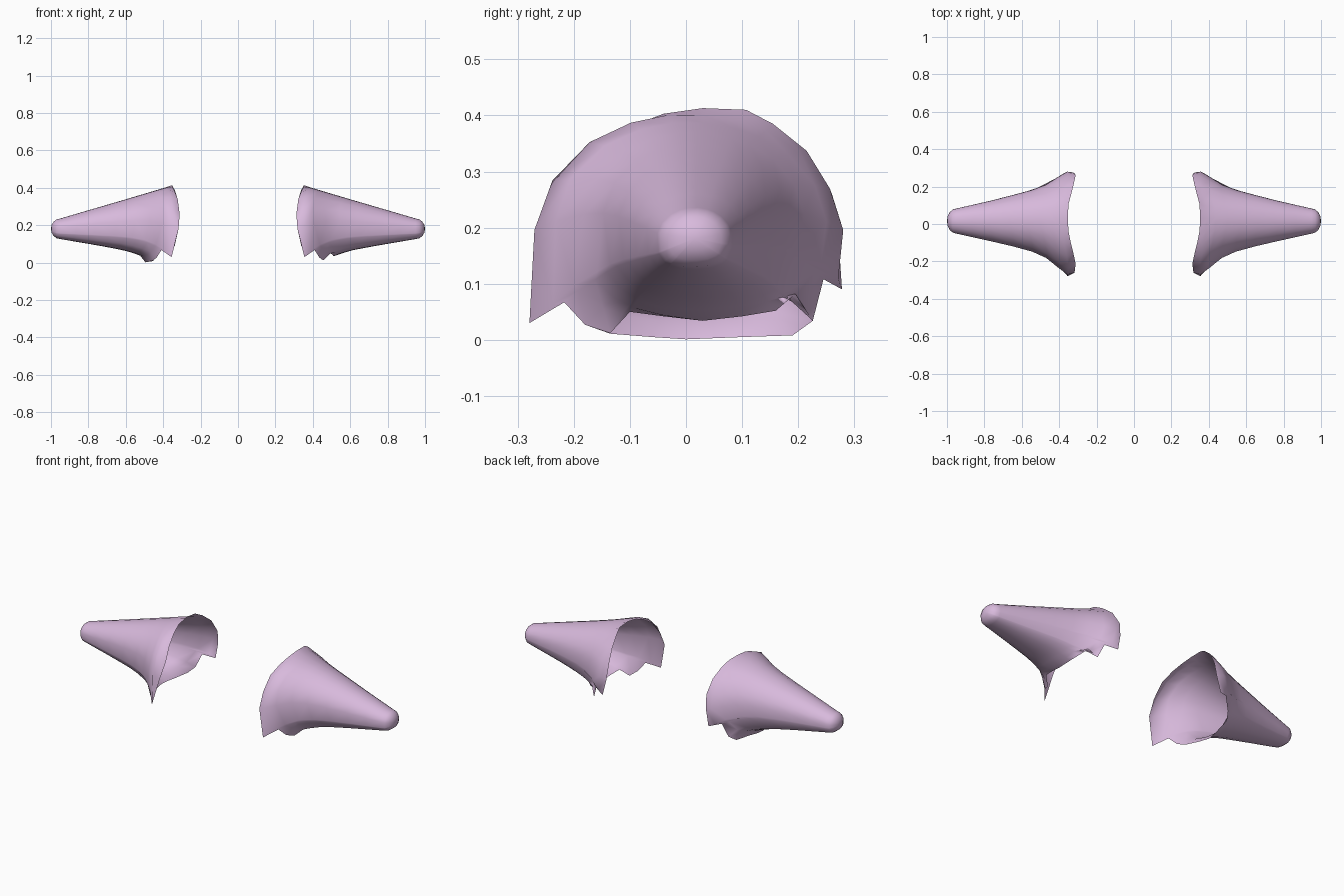
import bpy, bmesh, math

if "Cube" in bpy.data.objects:
    bpy.data.objects.remove(bpy.data.objects["Cube"])

lilac = bpy.data.materials.new("lilac")
lilac.diffuse_color = (0.69, 0.49, 0.72, 1)
lilac.use_nodes = True
lilac.node_tree.nodes["Principled BSDF"].inputs["Base Color"].default_value = lilac.diffuse_color

# Ear envelope along x: x, front y, back y, bottom z, top z
ENVELOPE = [
    (0.30, -0.30, 0.31, -0.17, 0.430), (0.36, -0.272, 0.282, -0.10, 0.411),
    (0.42, -0.225, 0.245, -0.03, 0.393), (0.46, -0.19, 0.217, 0.005, 0.381),
    (0.50, -0.165, 0.198, 0.028, 0.369), (0.55, -0.148, 0.182, 0.048, 0.354),
    (0.62, -0.128, 0.163, 0.068, 0.333), (0.75, -0.097, 0.129, 0.092, 0.295),
    (0.95, -0.052, 0.083, 0.126, 0.236)]

# Jagged opening shared by both ears, from front spike over the top to back spike: x, y, z
ARCH = [
    (0.355, -0.279, 0.03), (0.318, -0.26, 0.18), (0.312, -0.215, 0.26),
    (0.322, -0.165, 0.337), (0.338, -0.10, 0.38), (0.35, -0.04, 0.403),
    (0.354, 0.03, 0.413), (0.35, 0.107, 0.41), (0.337, 0.155, 0.385),
    (0.322, 0.215, 0.337), (0.312, 0.26, 0.26), (0.318, 0.272, 0.18),
    (0.338, 0.278, 0.09), (0.40, 0.245, 0.108), (0.43, 0.226, 0.034)]
# Lower lips, from back to front
LIP_RIGHT = [(0.465, 0.195, 0.082), (0.495, 0.16, 0.052), (0.505, 0.10, 0.042),
             (0.51, 0.03, 0.034), (0.505, -0.04, 0.042), (0.495, -0.10, 0.05),
             (0.455, -0.135, 0.012), (0.435, -0.18, 0.027), (0.41, -0.217, 0.067)]
LIP_LEFT = [(0.455, 0.19, 0.008), (0.475, 0.10, 0.005), (0.49, 0.05, 0.003),
            (0.495, 0.0, 0.001), (0.48, -0.06, 0.005),
            (0.455, -0.135, 0.011), (0.435, -0.18, 0.027), (0.41, -0.217, 0.067)]


def section(x):
    """Centre and half sizes of the ear at x."""
    for a, b in zip(ENVELOPE, ENVELOPE[1:]):
        if x <= b[0] or b is ENVELOPE[-1]:
            t = (x - a[0]) / (b[0] - a[0])
            y0, y1, z0, z1 = (p + (q - p) * t for p, q in zip(a[1:], b[1:]))
            return (y0 + y1) / 2, (z0 + z1) / 2, (y1 - y0) / 2, (z1 - z0) / 2


def on_section(x, angle, scale=1):
    """Point on the round-topped, flat-bottomed cross-section."""
    yc, zc, hy, hz = section(x)
    c, s = math.cos(angle), math.sin(angle)
    n = 2.0 if s > 0 else 2.7
    r = scale / (abs(c) ** n + abs(s) ** n) ** (1 / n)
    return yc + hy * r * c, zc + hz * r * s


def make_ear(name, side, rim):
    # Direction of each rim point, kept in order around the opening
    angles = []
    for x, y, z in rim:
        yc, zc, hy, hz = section(x)
        a = math.atan2((z - zc) / hz, -(y - yc) / hy)
        if not angles:
            a = (a + math.pi) % (2 * math.pi) - math.pi
        else:
            while a < angles[-1] - math.pi:
                a += 2 * math.pi
            a = max(a, angles[-1] + 0.04)
        angles.append(a)
    bm = bmesh.new()
    rings = [[bm.verts.new((side * x, y, z)) for x, y, z in rim]]
    # Tapering body
    for t in (0.06, 0.14, 0.24, 0.36, 0.52, 0.70, 0.86, 1):
        ring = []
        for (rx, _, _), a in zip(rim, angles):
            x = rx + (0.95 - rx) * t
            y, z = on_section(x, math.pi - a)
            ring.append(bm.verts.new((side * x, y, z)))
        rings.append(ring)
    # Rounded tip
    for k in (1, 2, 3):
        f = k * math.pi / 8
        ring = []
        for a in angles:
            y, z = on_section(0.95, math.pi - a, math.cos(f))
            ring.append(bm.verts.new((side * (0.95 + 0.05 * math.sin(f)), y, z)))
        rings.append(ring)
    n = len(rim)
    for r, q in zip(rings, rings[1:]):
        for i in range(n):
            j = (i + 1) % n
            bm.faces.new((r[i], r[j], q[j], q[i]))
    yc, zc, _, _ = section(0.95)
    tip = bm.verts.new((side * 1.0, yc, zc))
    for i in range(n):
        bm.faces.new((rings[-1][i], rings[-1][(i + 1) % n], tip))
    bmesh.ops.recalc_face_normals(bm, faces=bm.faces)
    # The open shell must face outward at its tip
    bm.normal_update()
    if tip.normal.x * side < 0:
        bmesh.ops.reverse_faces(bm, faces=bm.faces)
    for face in bm.faces:
        face.smooth = True
    mesh = bpy.data.meshes.new(name)
    bm.to_mesh(mesh)
    bm.free()
    mesh.materials.append(lilac)
    bpy.context.collection.objects.link(bpy.data.objects.new(name, mesh))


make_ear("right_ear", 1, ARCH + LIP_RIGHT)
make_ear("left_ear", -1, ARCH + LIP_LEFT)
